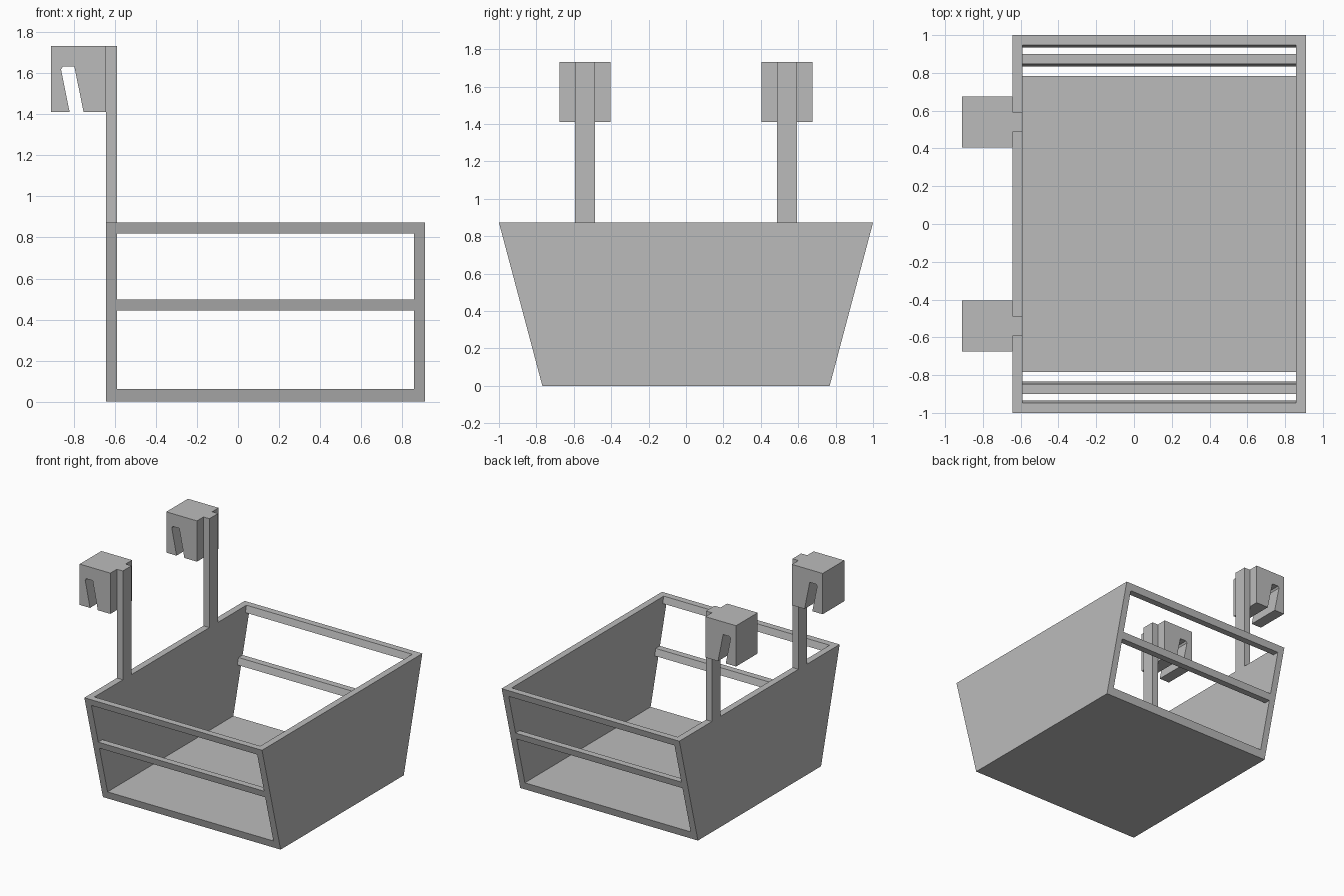
import bpy

cube = bpy.data.objects.get("Cube")
if cube:
    bpy.data.objects.remove(cube, do_unlink=True)

grey = bpy.data.materials.new("plain grey")
grey.use_nodes = True
grey.diffuse_color = (0.5, 0.5, 0.5, 1)
grey.node_tree.nodes["Principled BSDF"].inputs["Base Color"].default_value = (0.5, 0.5, 0.5, 1)

# Main dimensions
HEIGHT, WALL, FLOOR = 0.873, 0.052, 0.061
LEFT, RIGHT = 0.91, -0.642
BASE_Y, RIM_Y = 0.768, 1.0


def prism(name, profile, axis, start, end):
    """Extrude a profile along x (profile in y, z) or along y (profile in x, z)."""
    n = len(profile)
    verts = []
    for d in (start, end):
        verts += [(d, a, b) if axis == "x" else (a, d, b) for a, b in profile]
    faces = [list(range(n)), list(range(n, 2 * n))]
    faces += [[i, (i + 1) % n, (i + 1) % n + n, i + n] for i in range(n)]
    mesh = bpy.data.meshes.new(name)
    mesh.from_pydata(verts, [], faces)
    mesh.materials.append(grey)
    obj = bpy.data.objects.new(name, mesh)
    bpy.context.collection.objects.link(obj)
    # Make the normals point outward
    import bmesh
    bm = bmesh.new()
    bm.from_mesh(mesh)
    bmesh.ops.recalc_face_normals(bm, faces=bm.faces)
    bm.to_mesh(mesh)
    bm.free()
    return obj


def lean(z):
    """Outer half depth of the flared basket at height z."""
    return BASE_Y + (RIM_Y - BASE_Y) * z / HEIGHT


def trapezoid(top):
    return [(-lean(0), 0), (lean(0), 0), (lean(top), top), (-lean(top), top)]


# Solid side walls and floor
prism("left_wall", trapezoid(HEIGHT), "x", LEFT - WALL, LEFT)
prism("right_wall", trapezoid(HEIGHT), "x", RIGHT, RIGHT + WALL)
prism("floor", trapezoid(FLOOR), "x", RIGHT + WALL, LEFT - WALL)

# Slanted rails across the open front and back
for side, s in (("front", -1), ("back", 1)):
    for level, low, high in (("middle", 0.445, 0.498), ("top", 0.82, HEIGHT)):
        section = [(s * lean(low), low), (s * lean(high), high),
                   (s * (lean(high) - WALL), high), (s * (lean(low) - WALL), low)]
        prism(f"{side}_{level}_rail", section, "x", RIGHT + WALL, LEFT - WALL)

# Hanging posts, each with a slotted hook block
HOOK_LOW, HOOK_TOP = 1.41, 1.732
hook = [(RIGHT, HOOK_LOW), (RIGHT, HOOK_TOP), (-0.91, HOOK_TOP), (-0.91, HOOK_LOW),
        (-0.82, HOOK_LOW), (-0.862, 1.618), (-0.853, 1.632), (-0.797, 1.632),
        (-0.752, HOOK_LOW)]
post = [(RIGHT, HEIGHT), (RIGHT + WALL, HEIGHT), (RIGHT + WALL, HOOK_TOP), (RIGHT, HOOK_TOP)]
for side, s in (("front", -1), ("back", 1)):
    y = s * 0.54
    prism(f"{side}_post", post, "y", y - 0.054, y + 0.054)
    prism(f"{side}_hook", hook, "y", y - 0.135, y + 0.135)
